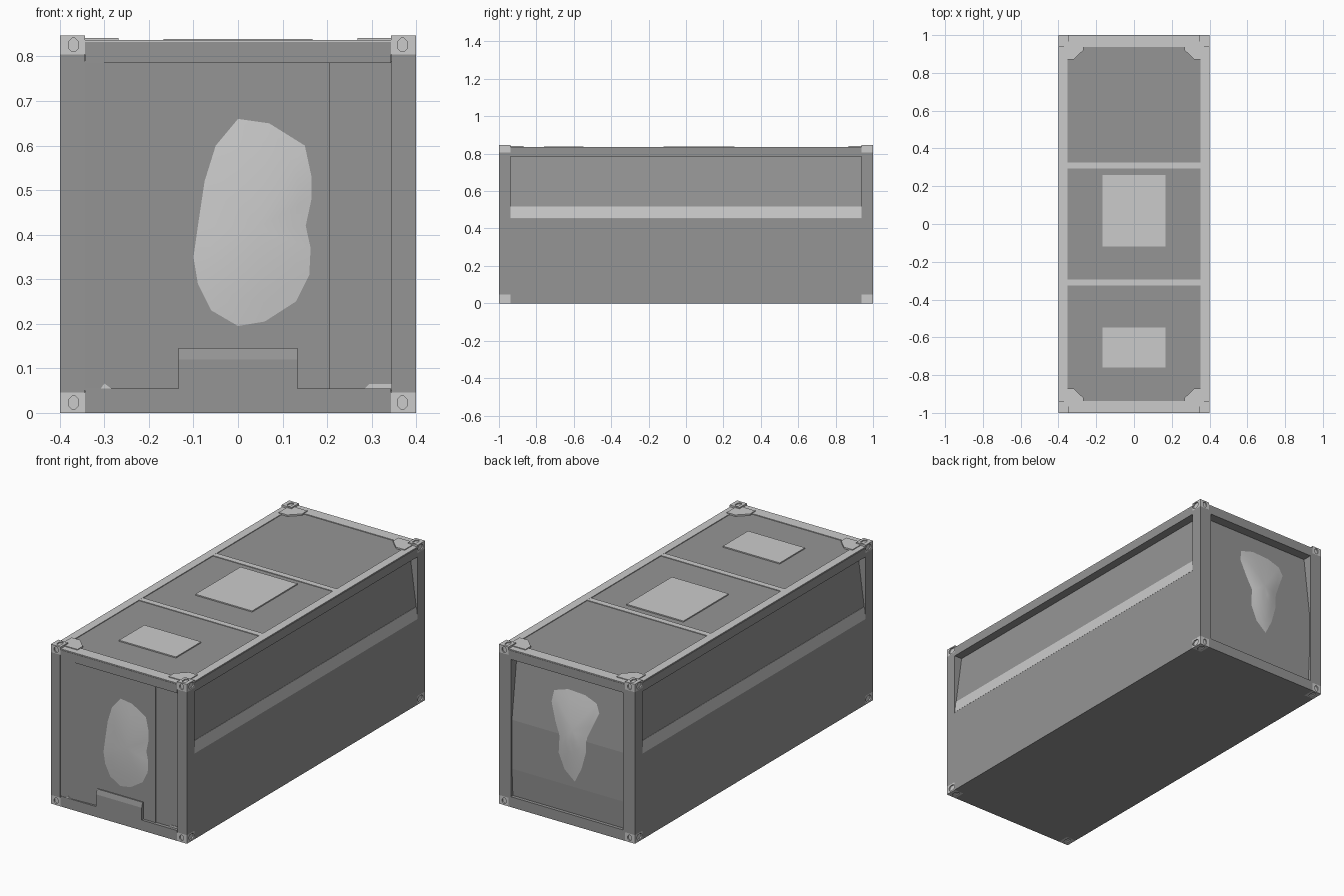
import bpy, bmesh, math
from mathutils import Vector

if "Cube" in bpy.data.objects:
    bpy.data.objects.remove(bpy.data.objects["Cube"])

dark = bpy.data.materials.new("dark_paint")
dark.diffuse_color = (0.3, 0.3, 0.3, 1)
dark.use_nodes = True
dark.node_tree.nodes["Principled BSDF"].inputs["Base Color"].default_value = dark.diffuse_color


def add(name, bm, mat=None, recalc=True):
    if recalc:
        bmesh.ops.recalc_face_normals(bm, faces=bm.faces)
    me = bpy.data.meshes.new(name)
    bm.to_mesh(me)
    bm.free()
    ob = bpy.data.objects.new(name, me)
    bpy.context.collection.objects.link(ob)
    if mat:
        me.materials.append(mat)
    return ob


def prism(bm, pts, axis, a, b):
    """Extrude a 2D outline along an axis from a to b."""
    def place(p, t):
        c = list(p)
        c.insert(axis, t)
        return bm.verts.new(c)
    lo = [place(p, a) for p in pts]
    hi = [place(p, b) for p in pts]
    bm.faces.new(lo)
    bm.faces.new(hi)
    n = len(pts)
    for i in range(n):
        j = (i + 1) % n
        bm.faces.new((lo[i], lo[j], hi[j], hi[i]))


def box(bm, x0, x1, y0, y1, z0, z1):
    prism(bm, [(x0, y0), (x1, y0), (x1, y1), (x0, y1)], 2, z0, z1)


def slot(cx, cy, w, h):
    k = min(w, h) * 0.35
    w, h = w / 2, h / 2
    return [(cx - w, cy - h + k), (cx - w + k, cy - h), (cx + w - k, cy - h), (cx + w, cy - h + k),
            (cx + w, cy + h - k), (cx + w - k, cy + h), (cx - w + k, cy + h), (cx - w, cy + h - k)]


TOP = 0.847
# corner castings with slots on the three outer faces
cast, cut = bmesh.new(), bmesh.new()
for sx in (-1, 1):
    for sy in (-1, 1):
        for z0, z1, zf, s in ((0, 0.046, 0, -1), (0.805, TOP, TOP, 1)):
            zc = (z0 + z1) / 2
            box(cast, *sorted((sx * 0.343, sx * 0.4)), *sorted((sy * 0.938, sy)), z0, z1)
            prism(cut, slot(sy * 0.962, zc, 0.044, 0.03), 0, sx * 0.393, sx * 0.41)
            prism(cut, slot(sx * 0.369, zc, 0.023, 0.03), 1, sy * 0.993, sy * 1.01)
            prism(cut, slot(sx * 0.369, sy * 0.967, 0.023, 0.04), 2, zf - s * 0.006, zf + s * 0.01)
castings = add("corner_castings", cast)
cutter = add("slot_cutter", cut)
cutter.hide_render = True
cutter.hide_set(True)
mod = castings.modifiers.new("slots", "BOOLEAN")
mod.operation, mod.solver, mod.object = "DIFFERENCE", "EXACT", cutter

# floor, posts, sills, headers and rails
bm = bmesh.new()
box(bm, -0.4, 0.4, -0.938, 0.938, 0, 0.03)
for sy in (-1, 1):
    box(bm, -0.343, 0.343, *sorted((sy * 0.93, sy)), 0, 0.055)
    box(bm, -0.343, 0.343, *sorted((sy * 0.93, sy)), 0.785, 0.832)
    for sx in (-1, 1):
        inner = 0.345 if sy < 0 else 0.33
        box(bm, *sorted((sx * inner, sx * 0.4)), *sorted((sy * 0.938, sy)), 0.046, 0.805)
for sx in (-1, 1):
    box(bm, *sorted((sx * 0.345, sx * 0.4)), -0.938, 0.938, 0.785, 0.832)
add("frame", bm, dark)

# side walls, leaning inward at the top
for sx, side in ((-1, "left"), (1, "right")):
    bm = bmesh.new()
    prof = [(0.33, 0.02), (0.4, 0.02), (0.4, 0.45), (0.354, 0.79), (0.33, 0.79)]
    prism(bm, [(sx * x, z) for x, z in prof], 1, -0.94, 0.94)
    add(side + "_wall", bm, dark)
    bm = bmesh.new()
    prof = [(0.38, 0.455), (0.4, 0.455), (0.3925, 0.518), (0.38, 0.518)]
    prism(bm, [(sx * x, z) for x, z in prof], 1, -0.938, 0.938)
    add(side + "_stripe", bm)

# front wall with stepped door strip
bm = bmesh.new()
prism(bm, [(-0.345, -0.999), (-0.1, -0.986), (0.205, -0.986), (0.205, -0.981),
           (0.345, -0.981), (0.345, -0.92), (-0.345, -0.92)], 2, 0.05, 0.79)
add("front_wall", bm, dark)

# front box and sill chips
bm = bmesh.new()
prism(bm, [(-0.96, 0.05), (-1, 0.05), (-1, 0.12), (-0.992, 0.146), (-0.96, 0.146)], 0, -0.134, 0.134)
add("front_box", bm, dark)
bm = bmesh.new()
prism(bm, [(0.285, 0.055), (0.345, 0.055), (0.345, 0.065), (0.295, 0.065)], 1, -0.984, -0.97)
prism(bm, [(-0.308, 0.055), (-0.285, 0.055), (-0.3, 0.066)], 1, -0.999, -0.97)
add("sill_chips", bm)

# back wall, leaning inward at the top
bm = bmesh.new()
prism(bm, [(0.92, 0.05), (0.982, 0.05), (0.99, 0.2), (0.99, 0.46), (0.948, 0.79), (0.92, 0.79)],
      0, -0.335, 0.335)
add("back_wall", bm, dark)


def front_y(x, z):
    return -0.986 - 0.013 * max(0, (-0.1 - x) / 0.245)


def back_y(x, z):
    return 0.99 - 0.042 * max(0, (z - 0.46) / 0.33)


def bulge(name, outline, base, out, height):
    """Shallow dome over a wall, made of shrinking rings."""
    bm = bmesh.new()
    n = len(outline)
    cx, cz = sum(p[0] for p in outline) / n, sum(p[1] for p in outline) / n

    def vert(p, s):
        x, z = cx + (p[0] - cx) * s, cz + (p[1] - cz) * s
        return bm.verts.new((x, base(x, z) + out * (0.0008 + height * (1 - s * s)), z))
    rings = [[vert(p, s) for p in outline] for s in (1, 0.75, 0.5, 0.25)]
    mid = vert((cx, cz), 0)
    for i in range(n):
        j = (i + 1) % n
        for a, b in zip(rings, rings[1:]):
            bm.faces.new((a[i], a[j], b[j], b[i]))
        bm.faces.new((rings[-1][i], rings[-1][j], mid))
    bm.normal_update()
    bmesh.ops.reverse_faces(bm, faces=[f for f in bm.faces if f.normal.y * out < 0])
    for f in bm.faces:
        f.smooth = True
    add(name, bm, recalc=False)


bulge("front_bulge", [(0, .66), (.07, .65), (.15, .6), (.165, .53), (.165, .48), (.152, .42),
                      (.163, .37), (.16, .31), (.13, .25), (.06, .205), (0, .195), (-.06, .23),
                      (-.09, .29), (-.1, .35), (-.09, .42), (-.075, .52), (-.05, .6)],
      front_y, -1, 0.012)
bulge("back_bulge", [(.1, .67), (.02, .695), (-.08, .69), (-.15, .665), (-.17, .62), (-.14, .55),
                     (-.11, .48), (-.105, .4), (-.08, .31), (-.04, .23), (.02, .28), (.055, .36),
                     (.05, .45), (.08, .52), (.11, .61)],
      back_y, 1, 0.011)

# roof sheet
bm = bmesh.new()
box(bm, -0.36, 0.36, -0.94, 0.94, 0.79, 0.833)
add("roof", bm, dark)

# roof frame, cross bars and corner gussets
bm = bmesh.new()
for s in (-1, 1):
    box(bm, *sorted((s * 0.353, s * 0.398)), -0.938, 0.938, 0.83, 0.837)
    box(bm, -0.343, 0.343, *sorted((s * 0.937, s * 0.998)), 0.83, 0.837)
    box(bm, -0.353, 0.353, s * 0.31 - 0.016, s * 0.31 + 0.016, 0.83, 0.8365)
    for t in (-1, 1):
        prism(bm, [(s * x, t * y) for x, y in ((0.37, 0.87), (0.32, 0.87), (0.268, 0.92),
                                               (0.268, 0.965), (0.343, 0.965), (0.343, 0.938),
                                               (0.37, 0.938))], 2, 0.83, 0.841)
add("roof_frame", bm)

# roof plates
bm = bmesh.new()
box(bm, -0.167, 0.167, -0.12, 0.26, 0.83, 0.839)
box(bm, -0.167, 0.167, -0.76, -0.548, 0.83, 0.839)
add("roof_plates", bm)
